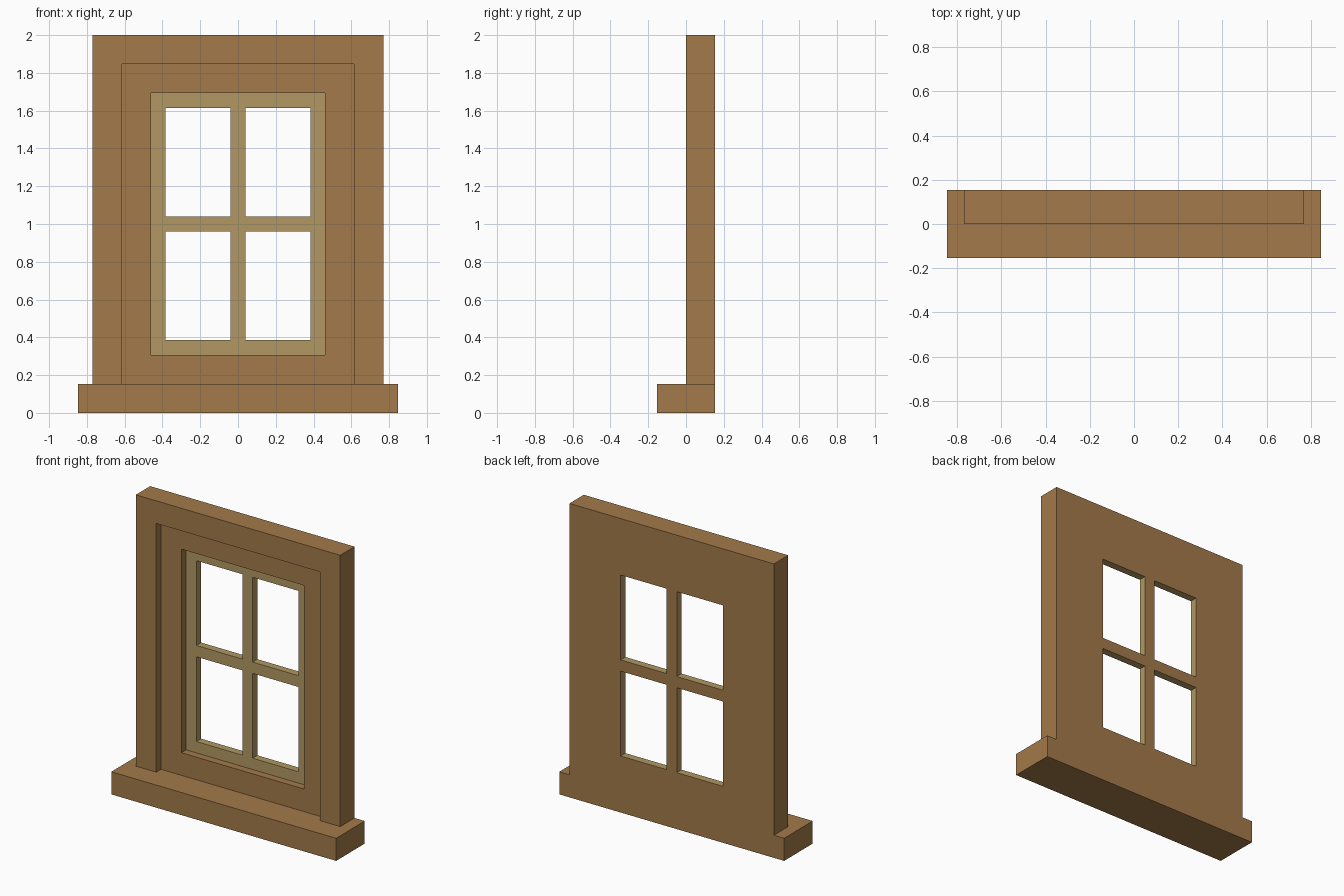
import bpy, bmesh

if "Cube" in bpy.data.objects:
    bpy.data.objects.remove(bpy.data.objects["Cube"])

U = 1 / 13          # the design grid: everything sits on 1/13 steps
STEP = 2 * U / 3    # depth of each stepped layer
BACK = 3            # level of the rear plane, also used for openings


def material(name, rgb):
    m = bpy.data.materials.new(name)
    m.diffuse_color = (*rgb, 1)
    m.use_nodes = True
    m.node_tree.nodes["Principled BSDF"].inputs["Base Color"].default_value = m.diffuse_color
    return m


brown = material("brown wood", (0.366, 0.195, 0.067))
tan = material("pale wood", (0.445, 0.315, 0.125))


def level(x, z):
    """Stepped depth of the window at a grid position, 0 = foremost."""
    x = abs(x)
    if z < 2:
        return 0                                    # behind the sill
    if x > 10 or z > 26:
        return BACK                                 # outside
    if x > 8 or z > 24:
        return 0                                    # outer casing
    if x > 6 or z < 4 or z > 22:
        return 1                                    # recessed surround
    if x > 5 or z < 5 or z > 21 or x < 0.5 or abs(z - 13) < 0.5:
        return 2                                    # sash and glazing bars
    return BACK                                     # panes (open)


def finish(bm, name, mats):
    me = bpy.data.meshes.new(name)
    bm.to_mesh(me)
    bm.free()
    for m in mats:
        me.materials.append(m)
    ob = bpy.data.objects.new(name, me)
    bpy.context.collection.objects.link(ob)
    return ob


XS = [-10, -8, -6, -5, -0.5, 0.5, 5, 6, 8, 10]
ZS = [2, 4, 5, 12.5, 13.5, 21, 22, 24, 26]


def stepped_part(name, levels, mats):
    """Front, back and step walls for all grid cells at the given levels."""
    bm = bmesh.new()

    def quad(pts):
        return bm.faces.new([bm.verts.new((x * U, l * STEP, z * U)) for x, l, z in pts])

    for x0, x1 in zip(XS, XS[1:]):
        for z0, z1 in zip(ZS, ZS[1:]):
            cx, cz = (x0 + x1) / 2, (z0 + z1) / 2
            l = level(cx, cz)
            if l not in levels:
                continue
            c = [(x0, z0), (x1, z0), (x1, z1), (x0, z1)]
            near = [(cx, z0 - .1), (x1 + .1, cz), (cx, z1 + .1), (x0 - .1, cz)]
            quad([(x, l, z) for x, z in c])
            rear = quad([(x, BACK, z) for x, z in reversed(c)])
            rear.material_index = len(mats) - 1
            for i, n in enumerate(near):
                d = level(*n)
                if d > l:
                    (ax, az), (bx, bz) = c[i], c[(i + 1) % 4]
                    quad([(ax, l, az), (ax, d, az), (bx, d, bz), (bx, l, bz)])
    bmesh.ops.remove_doubles(bm, verts=bm.verts, dist=1e-5)
    return finish(bm, name, mats)


# Casing with recessed surround, and the pale sash (brown on its rear)
stepped_part("window_surround", (0, 1), [brown])
stepped_part("window_sash", (2,), [tan, brown])

# Sill
bm = bmesh.new()
bmesh.ops.create_cube(bm, size=1)
bmesh.ops.scale(bm, vec=(22 * U, 4 * U, 2 * U), verts=bm.verts)
bmesh.ops.translate(bm, vec=(0, 0, U), verts=bm.verts)
finish(bm, "window_sill", [brown])
